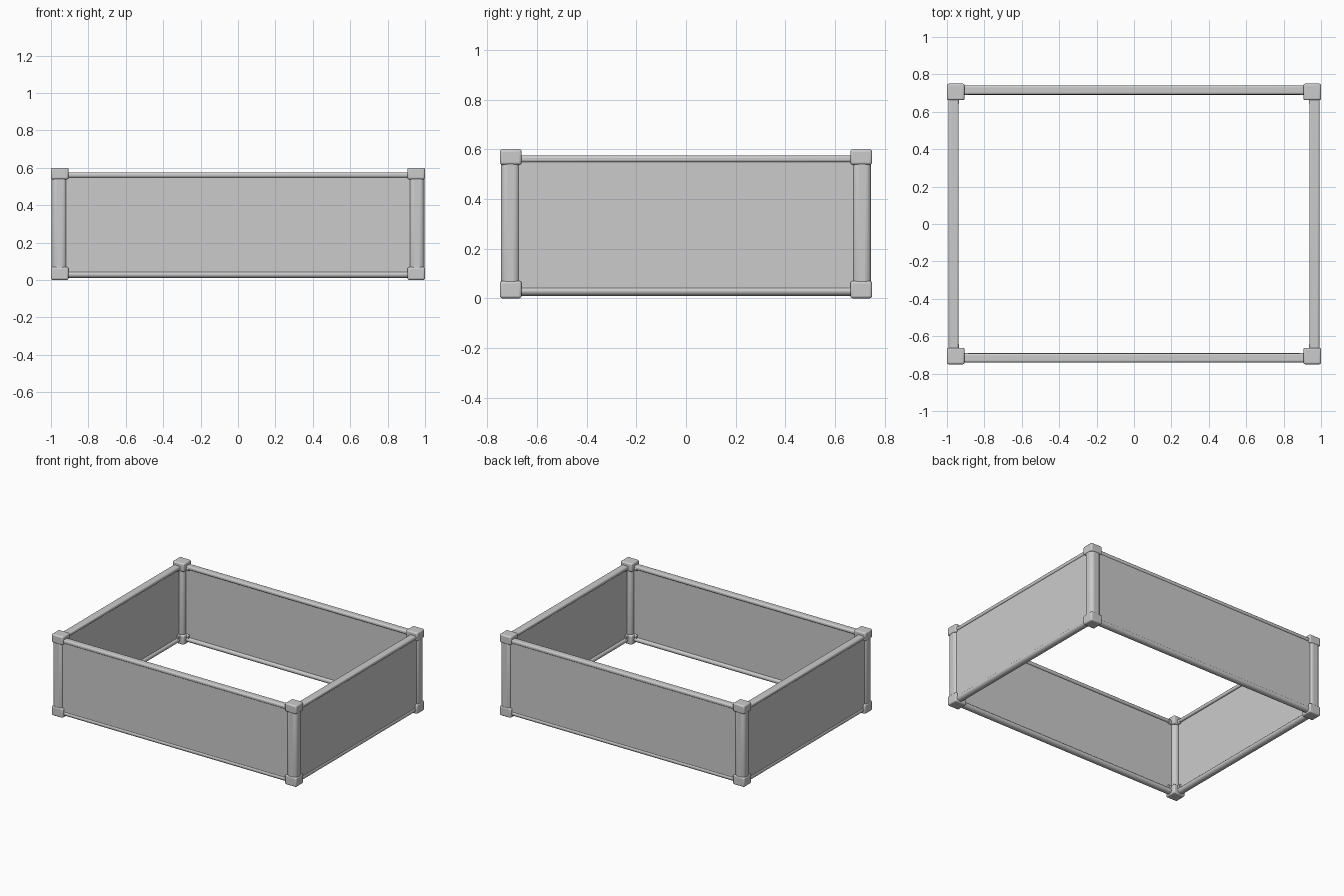
import bpy
from math import pi

if "Cube" in bpy.data.objects:
    bpy.data.objects.remove(bpy.data.objects["Cube"])


def finish(ob, bevel=0.0, segments=3):
    # Rounded edges and smooth shading
    if bevel:
        m = ob.modifiers.new("Rounding", "BEVEL")
        m.width = bevel
        m.segments = segments
        m.limit_method = "ANGLE"
    bpy.ops.object.shade_smooth_by_angle(angle=0.7)
    return ob


def box(name, lo, hi, bevel=0.0, segments=3):
    centre = [(a + b) / 2 for a, b in zip(lo, hi)]
    bpy.ops.mesh.primitive_cube_add(size=1, location=centre)
    ob = bpy.context.object
    ob.name = name
    ob.scale = [abs(b - a) for a, b in zip(lo, hi)]
    bpy.ops.object.transform_apply(location=False, rotation=False, scale=True)
    return finish(ob, bevel, segments)


def tube(name, axis, centre, length, radius, squash=1.0):
    # Horizontal rod along x or y, optionally flattened vertically
    rot = (0, pi / 2, 0) if axis == "x" else (pi / 2, 0, 0)
    bpy.ops.mesh.primitive_cylinder_add(vertices=24, radius=radius, depth=length,
                                        location=centre, rotation=rot)
    ob = bpy.context.object
    ob.name = name
    bpy.ops.object.transform_apply(location=False, rotation=True, scale=False)
    ob.scale.z = squash
    bpy.ops.object.transform_apply(location=False, rotation=False, scale=True)
    return finish(ob)


# Corner posts with block caps and small rail sockets
for sx, xn in ((-1, "left"), (1, "right")):
    for sy, yn in ((-1, "front"), (1, "back")):
        tag = f"{yn}_{xn}"
        box(f"post_{tag}", (sx * 0.915, sy * 0.67, 0.03), (sx * 0.996, sy * 0.746, 0.57), 0.025, 4)
        box(f"foot_block_{tag}", (sx * 0.906, sy * 0.662, 0), (sx, sy * 0.75, 0.07), 0.01)
        box(f"top_block_{tag}", (sx * 0.906, sy * 0.662, 0.538), (sx, sy * 0.75, 0.6), 0.01)
        for z in (0.055, 0.555):
            tube(f"socket_x_{tag}", "x", (sx * 0.90, sy * 0.705, z), 0.025, 0.015)
            tube(f"socket_y_{tag}", "y", (sx * 0.95, sy * 0.655, z), 0.025, 0.015)

# Front and back walls: sheet panel, flat top rail, round bottom rail
for s, n in ((-1, "front"), (1, "back")):
    box(f"panel_{n}", (-0.93, s * 0.702, 0.035), (0.93, s * 0.734, 0.565))
    box(f"top_rail_{n}", (-0.92, s * 0.692, 0.548), (0.92, s * 0.74, 0.575), 0.01)
    tube(f"bottom_rail_{n}", "x", (0, s * 0.714, 0.03), 1.86, 0.025, 0.8)

# Side walls built the same way
for s, n in ((-1, "left"), (1, "right")):
    box(f"panel_{n}", (s * 0.95, -0.69, 0.035), (s * 0.984, 0.69, 0.565))
    box(f"top_rail_{n}", (s * 0.937, -0.68, 0.548), (s * 0.992, 0.68, 0.575), 0.01)
    tube(f"bottom_rail_{n}", "y", (s * 0.963, 0, 0.03), 1.38, 0.026, 0.8)
